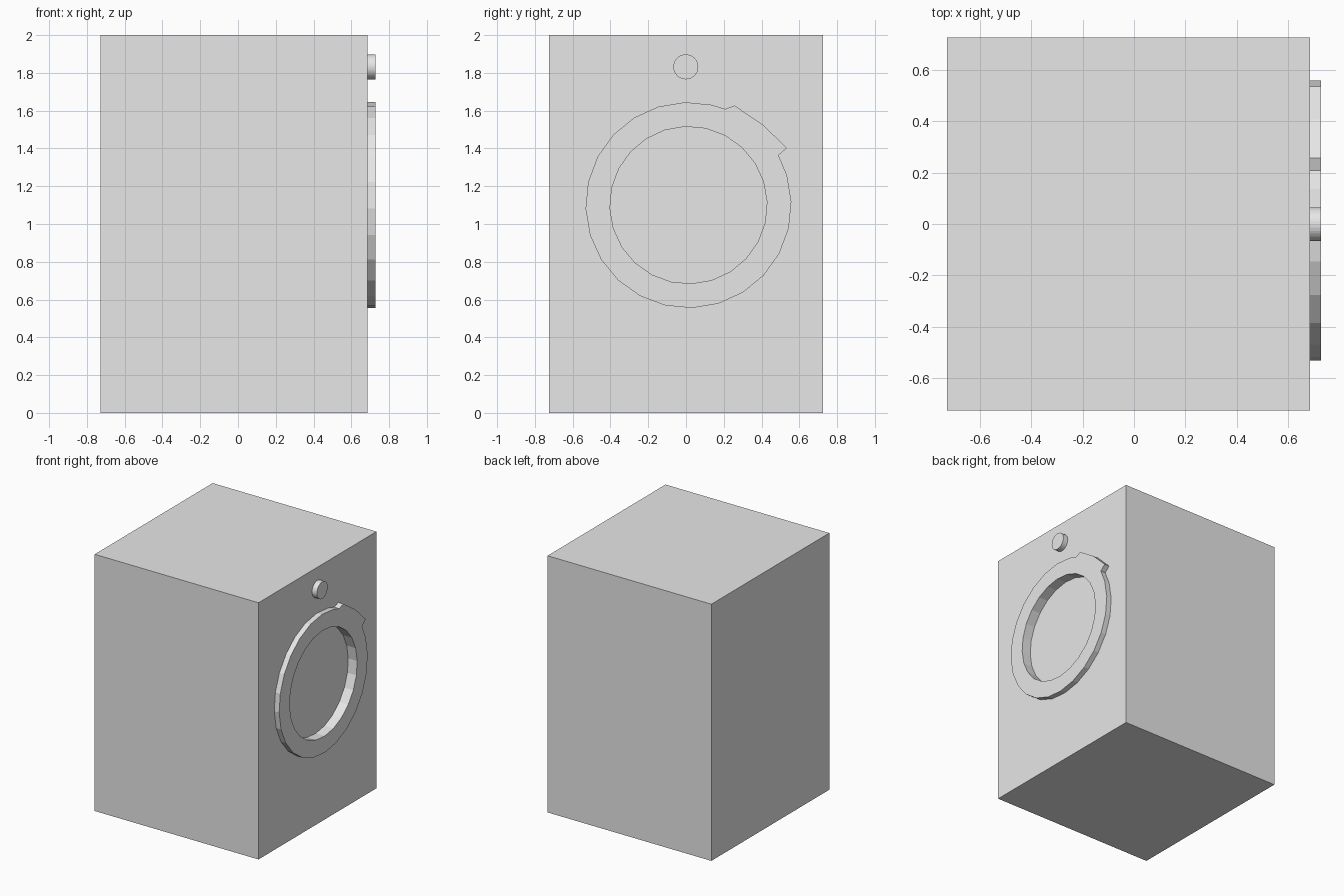
import bpy
import bmesh
from math import sin, cos, radians

if "Cube" in bpy.data.objects:
    bpy.data.objects.remove(bpy.data.objects["Cube"])

GREY = (0.8, 0.8, 0.8, 1)
grey = bpy.data.materials.new("light grey")
grey.use_nodes = True
grey.diffuse_color = GREY
grey.node_tree.nodes["Principled BSDF"].inputs["Base Color"].default_value = GREY

BACK, PANEL, PROUD, RECESS = -0.727, 0.685, 0.727, 0.65
HALF_DEPTH, HEIGHT = 0.726, 2.0
DOOR = (0.013, 1.1)


def polar(centre, radius, degrees):
    a = radians(degrees)
    return centre[0] + radius * cos(a), centre[1] + radius * sin(a)


def circle(centre, radius, sides, start=0):
    return [polar(centre, radius, start + i * 360 / sides) for i in range(sides)]


def prism(name, outline, x0, x1):
    """Extrude a (y, z) outline along x."""
    bm = bmesh.new()
    face = bm.faces.new([bm.verts.new((x0, y, z)) for y, z in outline])
    grown = bmesh.ops.extrude_face_region(bm, geom=[face], use_keep_orig=True)
    verts = [v for v in grown["geom"] if isinstance(v, bmesh.types.BMVert)]
    bmesh.ops.translate(bm, verts=verts, vec=(x1 - x0, 0, 0))
    bmesh.ops.recalc_face_normals(bm, faces=bm.faces)
    mesh = bpy.data.meshes.new(name)
    bm.to_mesh(mesh)
    bm.free()
    mesh.materials.append(grey)
    obj = bpy.data.objects.new(name, mesh)
    bpy.context.collection.objects.link(obj)
    return obj


def cut(obj, cutter):
    mod = obj.modifiers.new("opening", "BOOLEAN")
    mod.operation = "DIFFERENCE"
    mod.solver = "EXACT"
    mod.object = cutter
    bpy.context.view_layer.objects.active = obj
    bpy.ops.object.modifier_apply(modifier=mod.name)


# Cabinet
d = HALF_DEPTH
cabinet = prism("cabinet", [(-d, 0), (d, 0), (d, HEIGHT), (-d, HEIGHT)], BACK, PANEL)

# Door ring with a raised grip tab on its upper corner
rim = [polar(DOOR, 0.545, a) for a in (2, 17, 29)]
rim += [(0.534, 1.402), (0.407, 1.526), (0.257, 1.627)]
rim += [polar(DOOR, 0.545, a) for a in [69, 77] + list(range(92, 360, 15))]
door_ring = prism("door_ring", rim, PANEL, PROUD)

# Round opening through the ring and into the cabinet
opening = prism("door_opening", circle(DOOR, 0.416, 24, 2.3), RECESS, PROUD + 0.1)
cut(cabinet, opening)
cut(door_ring, opening)
bpy.data.objects.remove(opening)

# Programme dial
prism("dial", circle((-0.001, 1.832), 0.066, 32), PANEL, PROUD)
